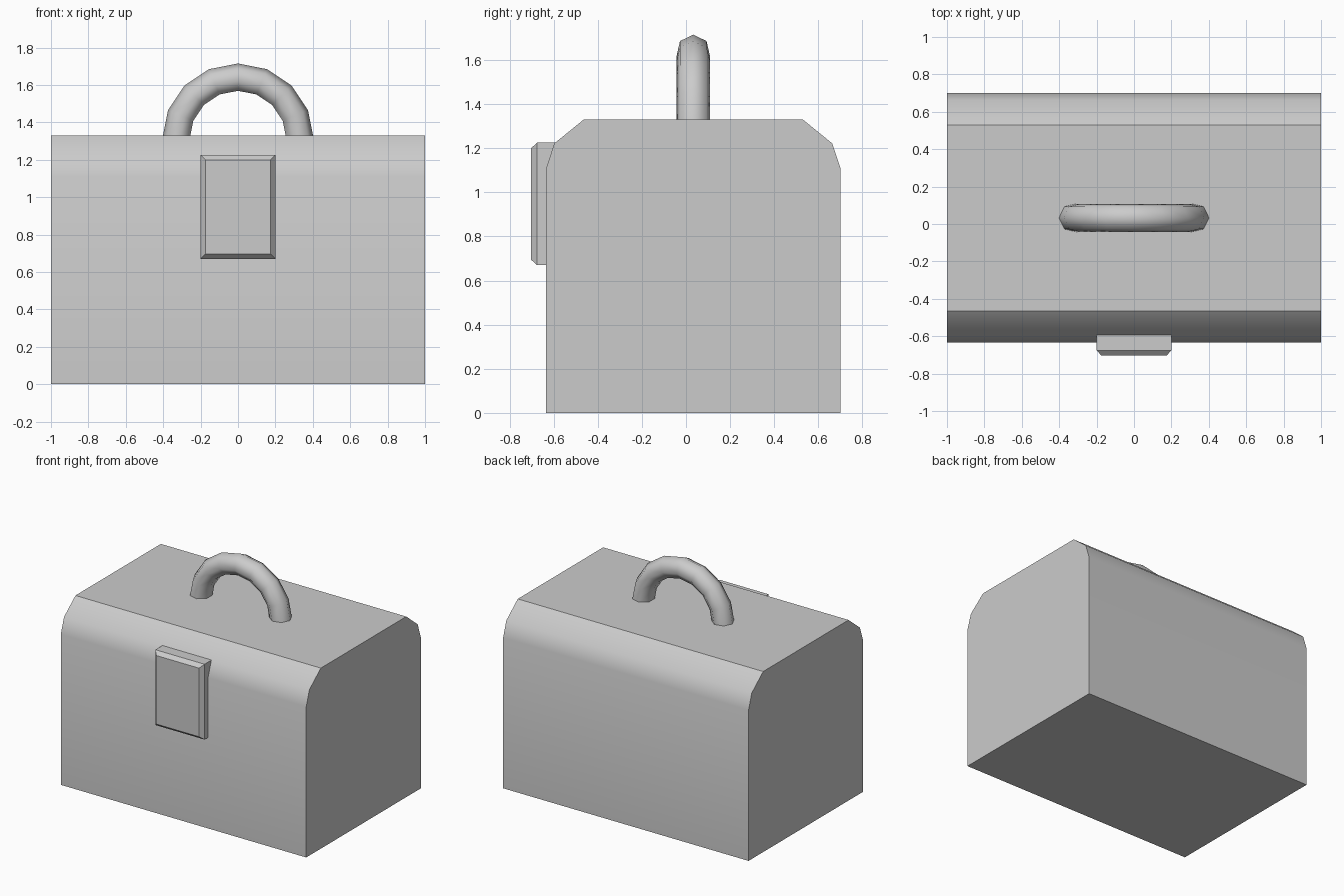
import bpy, bmesh
from math import sin, cos, pi, radians

if "Cube" in bpy.data.objects:
    bpy.data.objects.remove(bpy.data.objects["Cube"])


def finish(bm, name, angle=None):
    bmesh.ops.recalc_face_normals(bm, faces=bm.faces[:])
    mesh = bpy.data.meshes.new(name)
    bm.to_mesh(mesh)
    bm.free()
    ob = bpy.data.objects.new(name, mesh)
    bpy.context.collection.objects.link(ob)
    if angle:
        bpy.ops.object.select_all(action='DESELECT')
        ob.select_set(True)
        bpy.context.view_layer.objects.active = ob
        bpy.ops.object.shade_smooth_by_angle(angle=radians(angle))
    return ob


# Case body: side profile with rounded top edges, extruded along x
MID, HALF, TOP = 0.033, 0.667, 1.33
right = [(HALF, 0), (HALF, 1.11), (0.63, 1.222), (0.497, TOP)]
profile = [(MID + y, z) for y, z in right] + [(MID - y, z) for y, z in reversed(right)]
bm = bmesh.new()
face = bm.faces.new([bm.verts.new((-1, y, z)) for y, z in profile])
ext = bmesh.ops.extrude_face_region(bm, geom=[face], use_keep_orig=True)
bmesh.ops.translate(bm, vec=(2, 0, 0),
                    verts=[g for g in ext["geom"] if isinstance(g, bmesh.types.BMVert)])
finish(bm, "case_body", 35)

# Latch: plate with a chamfered front
bm = bmesh.new()
rings = []
for y, inset in ((-0.59, 0), (-0.675, 0), (-0.703, 0.025)):
    x, lo, hi = 0.2 - inset, 0.67 + inset, 1.225 - inset
    rings.append([bm.verts.new(p) for p in ((-x, y, lo), (x, y, lo), (x, y, hi), (-x, y, hi))])
for a, b in zip(rings, rings[1:]):
    for i in range(4):
        j = (i + 1) % 4
        bm.faces.new((a[i], a[j], b[j], b[i]))
bm.faces.new(rings[0])
bm.faces.new(rings[-1])
finish(bm, "latch")

# Handle: seven-sided section spun through a half circle
R, r, CZ = 0.328, 0.077, 1.31
bm = bmesh.new()
ring = [bm.verts.new((R + r * cos(2 * pi * k / 7), MID + r * sin(2 * pi * k / 7), CZ))
        for k in range(7)]
edges = [bm.edges.new((ring[k], ring[(k + 1) % 7])) for k in range(7)]
bmesh.ops.spin(bm, geom=ring + edges, cent=(0, MID, CZ), axis=(0, -1, 0), angle=pi, steps=8)
bmesh.ops.holes_fill(bm, edges=[e for e in bm.edges if e.is_boundary], sides=7)
finish(bm, "handle", 60)
